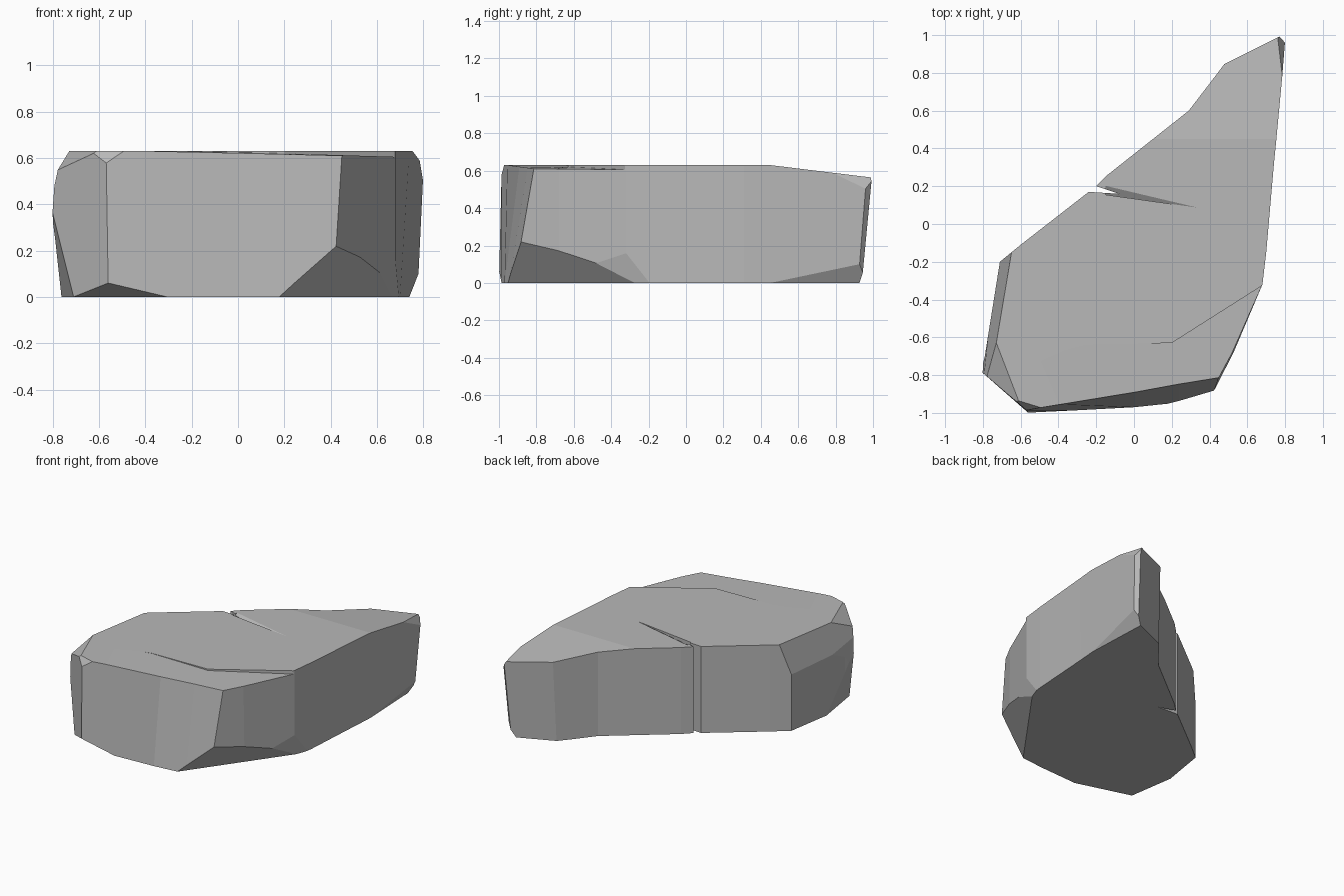
import bpy
import bmesh
from mathutils import Vector

HEIGHT = 0.63
CENTRE = Vector((0, -0.1, 0.3))

if "Cube" in bpy.data.objects:
    bpy.data.objects.remove(bpy.data.objects["Cube"], do_unlink=True)

stone = bpy.data.materials.new("stone_grey")
stone.use_nodes = True
grey = (0.48, 0.48, 0.48, 1)
stone.diffuse_color = grey
stone.node_tree.nodes["Principled BSDF"].inputs["Base Color"].default_value = grey


def make_object(name, bm):
    bmesh.ops.recalc_face_normals(bm, faces=bm.faces)
    mesh = bpy.data.meshes.new(name)
    bm.to_mesh(mesh)
    bm.free()
    mesh.materials.append(stone)
    obj = bpy.data.objects.new(name, mesh)
    bpy.context.collection.objects.link(obj)
    return obj


def loft(bottom, top):
    """Closed solid between two matching loops."""
    bm = bmesh.new()
    low = [bm.verts.new(p) for p in bottom]
    high = [bm.verts.new(p) for p in top]
    bm.faces.new(low[::-1])
    bm.faces.new(high)
    for i in range(len(low)):
        j = (i + 1) % len(low)
        bm.faces.new((low[i], low[j], high[j], high[i]))
    return bm


def chip(bm, a, b, c):
    """Slice off everything outside the plane through three points."""
    a, b, c = Vector(a), Vector(b), Vector(c)
    normal = (b - a).cross(c - a).normalized()
    if normal.dot(CENTRE - a) > 0:
        normal = -normal
    bmesh.ops.bisect_plane(bm, geom=bm.verts[:] + bm.edges[:] + bm.faces[:],
                           plane_co=a, plane_no=normal, dist=0.0005, clear_outer=True)
    rim = [e for e in bm.edges if e.is_boundary]
    if rim:
        bmesh.ops.holes_fill(bm, edges=rim, sides=0)


def carve(target, name, bottom):
    """Boolean away the space above a bottom loop."""
    cutter = make_object(name, loft(bottom, [(x, y, 0.8) for x, y, z in bottom]))
    cutter.hide_render = True
    mod = target.modifiers.new(name, "BOOLEAN")
    mod.operation = "DIFFERENCE"
    mod.solver = "EXACT"
    mod.object = cutter
    bpy.context.view_layer.objects.active = target
    bpy.ops.object.modifier_apply(modifier=name)
    bpy.data.objects.remove(cutter, do_unlink=True)


# Ground outline; a second pair gives the top position where the wall leans
outline = [
    (-.81, -.78), (-.56, -1, -.57, -.985), (0, -.97, 0, -.89),
    (.24, -.945, .24, -.845), (.41, -.92, .45, -.81),
    (.53, -.68, .52, -.68), (.68, -.32), (.7, -.15), (.73, .31, .74, .31),
    (.775, .92, .805, .97), (.75, .94, .775, 1), (.47, .82, .48, .85),
    (.41, .75, .42, .77), (.29, .6), (-.14, .26), (-.2, .2),
    (-.08, .16), (-.24, .17), (-.33, .1), (-.6, -.11),
    (-.71, -.2), (-.79, -.7),
]
body = loft([(p[0], p[1], 0) for p in outline],
            [(p[-2], p[-1], HEIGHT) for p in outline])

# Chipped planes around the rim and foot
chips = [
    # left front corner, below and above its widest point
    ((-.81, -.78, .4), (-.79, -.7, .25), (-.73, -.74, 0)),
    ((-.81, -.78, .4), (-.79, -.69, .42), (-.75, -.74, .62)),
    ((-.78, -.76, .56), (-.69, -.73, .63), (-.74, -.6, .63)),
    ((-.57, -.985, .58), (-.63, -.93, .63), (-.5, -.97, .63)),
    ((-.72, -.22, .5), (-.78, -.7, .5), (-.715, -.26, .63)),
    # front foot
    ((-.54, -.99, .05), (-.31, -.985, 0), (-.6, -.9, 0)),
    ((.41, -.89, .21), (.24, -.94, .06), (.62, -.45, .09)),
    ((.62, -.45, .09), (.68, -.31, .14), (.7, -.18, 0)),
    # far tip: sloping top, foot and corner
    ((0, .45, .63), (.8, .45, .63), (.8, .98, .565)),
    ((.74, .46, 0), (.78, .92, .1), (.72, .93, 0)),
    ((.785, .78, .59), (.803, .98, .49), (.76, .99, .565)),
]
for plane in chips:
    chip(body, *plane)
rock = make_object("rock_slab", body)

# Shallow sunken ledge along the front, and the crack running in from the notch
carve(rock, "ledge_cutter", [
    (-.7, -.755, .633), (-.55, -1.1, .633), (.45, -1, .602), (.9, -.8, .598),
    (.72, -.3, .604), (.2, -.63, .62), (-.25, -.64, .629)])
carve(rock, "crack_cutter", [
    (-.15, .155, .6), (.37, .082, .632), (-.15, .205, .632)])

for face in rock.data.polygons:
    face.use_smooth = False
    face.material_index = 0
